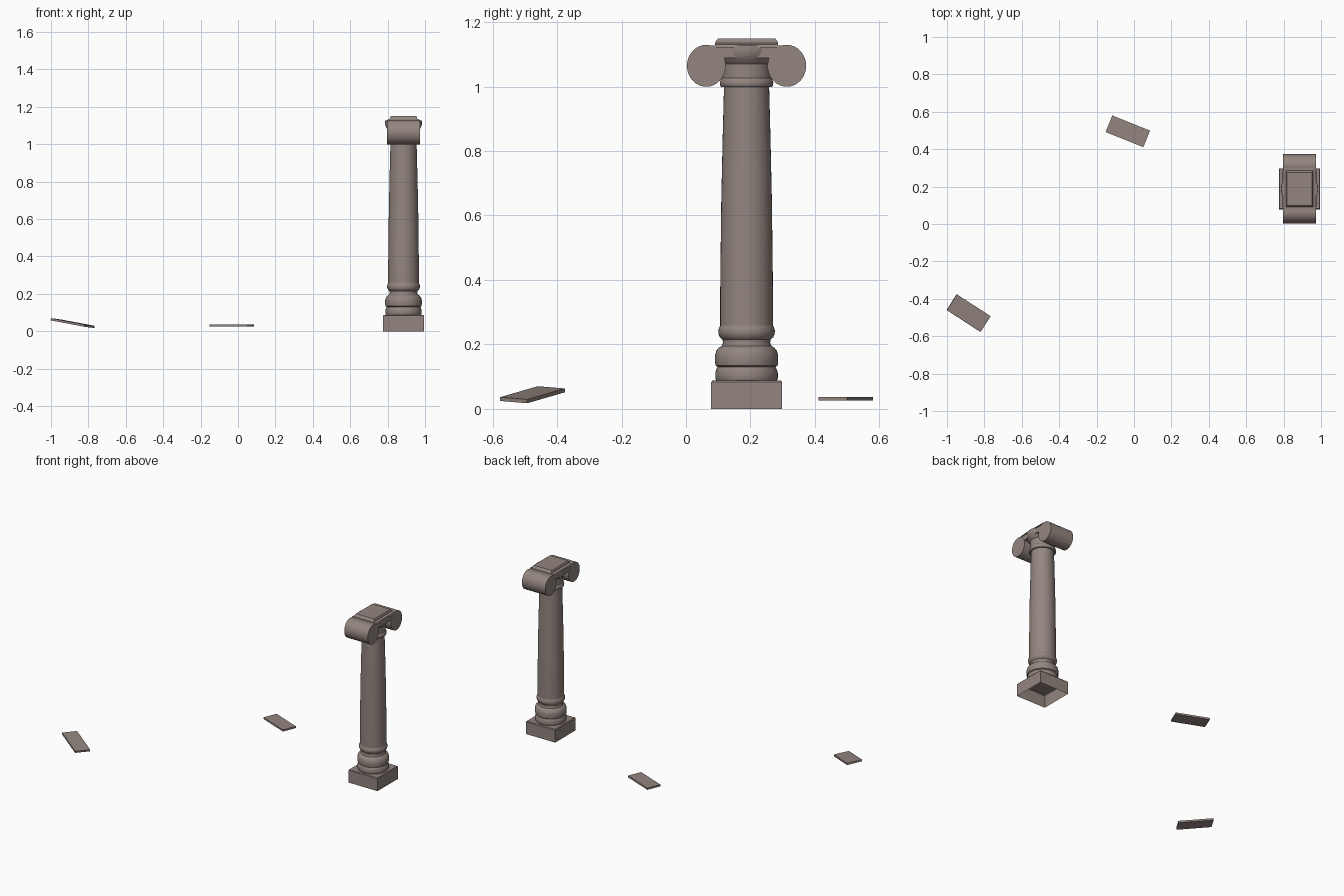
import bpy, bmesh, math
from mathutils import Vector

if "Cube" in bpy.data.objects:
    bpy.data.objects.remove(bpy.data.objects["Cube"])

CX, CY = 0.885, 0.188          # column axis

stone = bpy.data.materials.new("warm_grey_stone")
stone.diffuse_color = (0.29, 0.235, 0.213, 1)
stone.use_nodes = True
stone.node_tree.nodes["Principled BSDF"].inputs["Base Color"].default_value = stone.diffuse_color


def finish(name, bm, smooth=None):
    bmesh.ops.recalc_face_normals(bm, faces=bm.faces)
    me = bpy.data.meshes.new(name)
    bm.to_mesh(me)
    bm.free()
    me.materials.append(stone)
    ob = bpy.data.objects.new(name, me)
    bpy.context.collection.objects.link(ob)
    if smooth:
        bpy.ops.object.select_all(action='DESELECT')
        ob.select_set(True)
        bpy.context.view_layer.objects.active = ob
        bpy.ops.object.shade_smooth_by_angle(angle=math.radians(smooth))
    return ob


def skin(name, rings, smooth=None, cap_start=True, cap_end=True):
    """Join rings of points into a tube with optional end caps."""
    bm = bmesh.new()
    loops = [[bm.verts.new(p) for p in ring] for ring in rings]
    n = len(loops[0])
    for a, b in zip(loops, loops[1:]):
        for i in range(n):
            j = (i + 1) % n
            bm.faces.new((a[i], a[j], b[j], b[i]))
    if cap_start:
        bm.faces.new(loops[0])
    if cap_end:
        bm.faces.new(loops[-1])
    return finish(name, bm, smooth)


def lathe(name, profile, n=40):
    rings = [[(CX + r * math.cos(2 * math.pi * i / n),
               CY + r * math.sin(2 * math.pi * i / n), z) for i in range(n)]
             for r, z in profile]
    return skin(name, rings, 35)


def rect_loft(name, levels, **kw):
    rings = [[(CX + sx * hx, CY + sy * hy, z)
              for sx, sy in ((-1, -1), (1, -1), (1, 1), (-1, 1))]
             for hx, hy, z in levels]
    return skin(name, rings, **kw)


# Plinth, open underneath
rect_loft("plinth", [(0.11, 0.11, 0), (0.11, 0.11, 0.083), (0.106, 0.106, 0.088)],
          cap_start=False)

# Moulded foot
lathe("column_base", [
    (0.094, 0.087), (0.097, 0.094), (0.097, 0.110), (0.094, 0.122), (0.090, 0.130),
    (0.096, 0.134), (0.098, 0.145), (0.098, 0.165), (0.094, 0.180), (0.086, 0.190),
    (0.077, 0.195), (0.073, 0.205), (0.075, 0.215), (0.083, 0.222), (0.087, 0.232),
    (0.088, 0.242), (0.085, 0.252), (0.081, 0.260)])

# Tapering shaft
lathe("shaft", [(0.082, 0.255), (0.082, 0.35), (0.081, 0.45), (0.0785, 0.65),
                (0.074, 0.85), (0.070, 1.002)])

# Round neck and flared echinus of the capital
lathe("capital_neck", [
    (0.078, 0.998), (0.082, 1.003), (0.083, 1.012), (0.080, 1.022), (0.077, 1.026),
    (0.077, 1.070), (0.082, 1.076), (0.090, 1.085), (0.097, 1.100), (0.099, 1.115),
    (0.098, 1.128)])

# Strap joining the two scrolls
rect_loft("scroll_strap", [(0.087, 0.126, 1.088), (0.087, 0.126, 1.128)])

# Scroll drums, mirrored front and back
for side, label in ((-1, "front"), (1, "back")):
    rings = [[(CX + x, CY + side * 0.125 + 0.060 * math.cos(math.tau * i / 32),
               1.0645 + 0.065 * math.sin(math.tau * i / 32)) for i in range(32)]
             for x in (-0.088, 0.088)]
    skin(label + "_scroll", rings, 35)

# Abacus cap
rect_loft("abacus", [(0.092, 0.098, 1.122), (0.088, 0.098, 1.130), (0.073, 0.098, 1.136),
                     (0.072, 0.094, 1.143), (0.068, 0.088, 1.150)])


# Fallen slabs, given by their top corners
def slab(name, corners, thick=0.012):
    top = [Vector(c) for c in corners]
    normal = (top[1] - top[0]).cross(top[3] - top[0]).normalized()
    if normal.z < 0:
        normal.negate()
    skin(name, [[p - normal * thick for p in top], top])


slab("tilted_slab", [(-1.0, -0.46, 0.070), (-0.82, -0.577, 0.036),
                     (-0.766, -0.493, 0.029), (-0.947, -0.376, 0.063)])
slab("flat_slab", [(-0.152, 0.492, 0.037), (0.05, 0.411, 0.037),
                   (0.086, 0.499, 0.037), (-0.116, 0.58, 0.037)])
